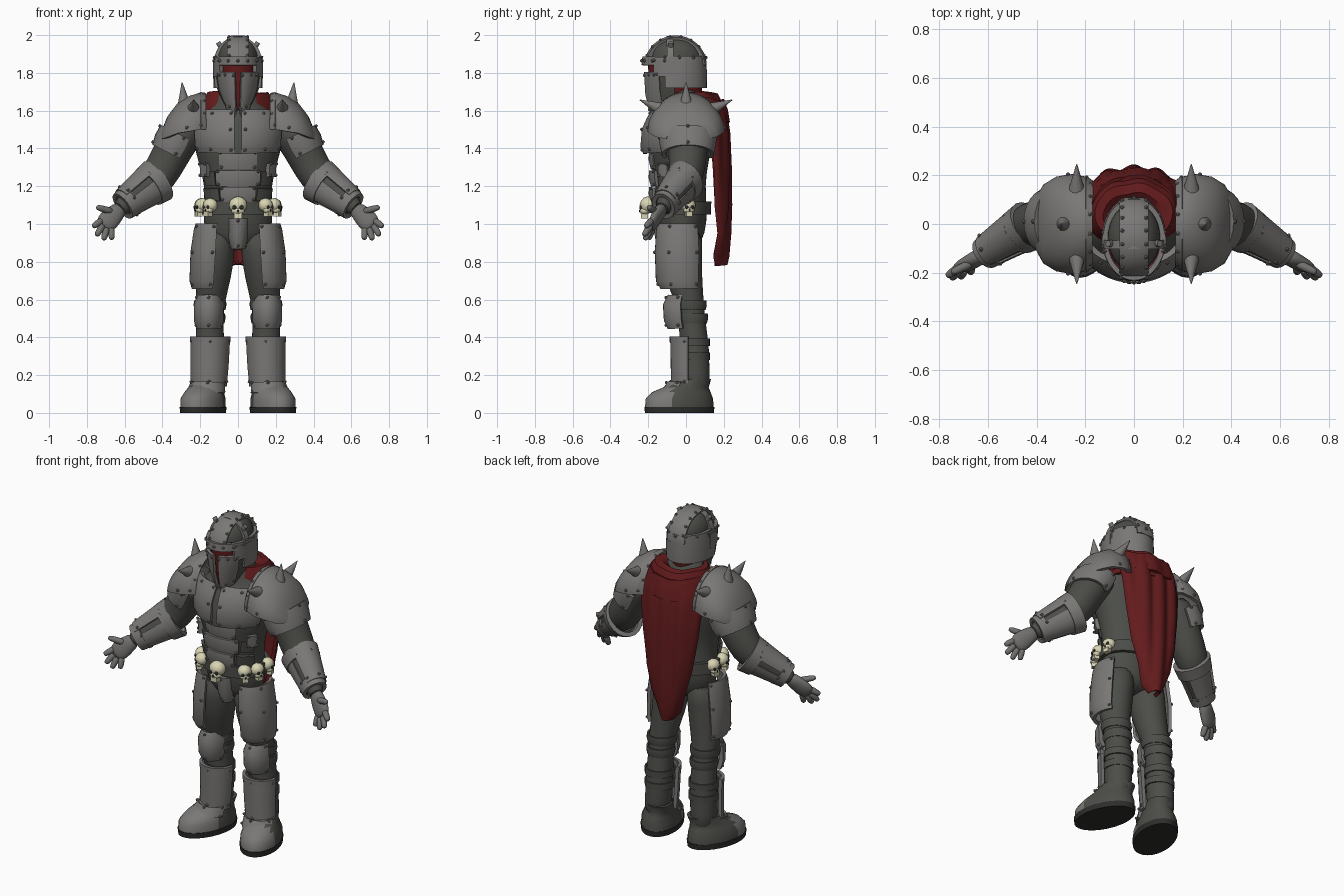
import bpy, bmesh
from math import sin, cos, radians
from mathutils import Vector, Matrix

if "Cube" in bpy.data.objects:
    bpy.data.objects.remove(bpy.data.objects["Cube"])


def material(name, r, g, b):
    m = bpy.data.materials.new(name)
    m.use_nodes = True
    m.diffuse_color = (r, g, b, 1)
    bsdf = m.node_tree.nodes["Principled BSDF"]
    bsdf.inputs["Base Color"].default_value = (r, g, b, 1)
    bsdf.inputs["Roughness"].default_value = 0.7
    return m


ARMOUR = material("armour grey", .195, .188, .18)
SUIT = material("dark suit", .072, .075, .065)
GLOVE = material("glove grey", .165, .162, .155)
RED = material("red cloth", .125, .011, .012)
BONE = material("bone", .69, .66, .45)
SOLE = material("black rubber", .026, .027, .025)

X, Y, Z = Vector((1, 0, 0)), Vector((0, 1, 0)), Vector((0, 0, 1))
EDGE = [(u, v) for u in (.07, .5, .93) for v in (.1, .9)]
CORNERS = EDGE[:2] + EDGE[4:]
built, stud_points = [], []


def finish(bm, name, mats, thick=0, mirror=False, sub=0):
    bmesh.ops.recalc_face_normals(bm, faces=bm.faces)
    me = bpy.data.meshes.new(name)
    bm.to_mesh(me)
    bm.free()
    for m in mats:
        me.materials.append(m)
    ob = bpy.data.objects.new(name, me)
    bpy.context.collection.objects.link(ob)
    if sub:
        ob.modifiers.new("round", 'SUBSURF').levels = sub
    if thick:
        s = ob.modifiers.new("thickness", 'SOLIDIFY')
        s.thickness, s.offset = thick, 0
    if mirror:
        ob.modifiers.new("mirror", 'MIRROR').use_mirror_merge = False
    built.append(ob)
    return ob


# Skin of elliptic rings (x, y, z, rx, ry); angle 0 faces front, 90 faces +x
def loft(name, mat, rings, a=(0, 360), n=24, axis=Z, thick=0, mirror=False,
         sub=0, warp=None, studs=()):
    closed = abs(a[1] - a[0]) == 360
    cols = n if closed else n + 1
    centres = [Vector(r[:3]) for r in rings]
    grid = []
    for i, r in enumerate(rings):
        t = axis or centres[min(i + 1, len(rings) - 1)] - centres[max(i - 1, 0)]
        t = t.normalized()
        v = (Y - t * t.dot(Y)).normalized()
        u = v.cross(t)
        row = []
        for j in range(cols):
            ang = radians(a[0] + (a[1] - a[0]) * j / n)
            p = centres[i] + u * r[3] * sin(ang) - v * r[4] * cos(ang)
            row.append(warp(p) if warp else p)
        grid.append(row)
    bm = bmesh.new()
    vs = [[bm.verts.new(p) for p in row] for row in grid]
    for lo, hi in zip(vs, vs[1:]):
        for j in range(n):
            k = (j + 1) % cols
            bm.faces.new((lo[j], lo[k], hi[k], hi[j]))
    if closed and not thick:
        bm.faces.new(vs[0][::-1])
        bm.faces.new(vs[-1])
    for u, v in studs:
        i, j = v * (len(grid) - 1), u * (cols - 1)
        i0, j0 = min(int(i), len(grid) - 2), min(int(j), cols - 2)
        lo = grid[i0][j0].lerp(grid[i0][j0 + 1], j - j0)
        hi = grid[i0 + 1][j0].lerp(grid[i0 + 1][j0 + 1], j - j0)
        p = lo.lerp(hi, i - i0)
        out = (p - centres[i0]).normalized() * thick * .6
        stud_points.append(p + out)
        if mirror:
            stud_points.append(Vector((-p.x - out.x, p.y + out.y, p.z + out.z)))
    return finish(bm, name, [mat], thick, mirror, sub)


# ---- Body suit
loft("torso", SUIT, [(0, -.02, .86, .1, .08), (0, -.02, .95, .185, .125),
     (0, -.02, 1.08, .185, .135), (0, -.03, 1.2, .175, .13), (0, -.035, 1.33, .21, .155),
     (0, -.03, 1.46, .25, .18), (0, -.01, 1.56, .22, .14), (0, 0, 1.63, .13, .1),
     (0, -.03, 1.76, .08, .09)], sub=1)
loft("leg", SUIT, [(.16, .05, .1, .075, .085), (.155, .045, .2, .075, .078),
     (.15, .045, .34, .08, .08), (.148, .035, .47, .07, .07), (.148, .02, .58, .075, .075),
     (.128, -.015, .72, .095, .1), (.115, -.025, .86, .1, .112), (.105, -.02, .98, .09, .11)],
     mirror=True, sub=1)
loft("arm", SUIT, [(.64, -.135, 1.07, .045, .042), (.58, -.1, 1.12, .055, .053),
     (.47, -.03, 1.2, .085, .08), (.42, 0, 1.25, .098, .095), (.36, .01, 1.36, .1, .1),
     (.31, .01, 1.45, .105, .115), (.24, 0, 1.54, .1, .12)], axis=None, mirror=True, sub=1)
for k, (z, y, r) in enumerate([(.5, .035, .075), (.57, .023, .08)]):
    loft(f"knee_wrap_{k}", SUIT, [(.148, y, z - .025, r - .004, r - .004), (.148, y, z, r + .002, r + .002),
         (.148, y, z + .025, r, r)], thick=.01, mirror=True)
for k, z in enumerate((.3, .375)):
    loft(f"calf_strap_{k}", SUIT, [(.15, .04, z - .02, .082, .082), (.15, .04, z + .02, .083, .083)],
         thick=.008, mirror=True)

# ---- Belt, hips and stomach
loft("belt", SUIT, [(0, -.025, 1.05, .193, .146), (0, -.025, 1.12, .19, .148)], n=36, thick=.022)
loft("codpiece", ARMOUR, [(0, -.06, .87, .03, .075), (0, -.06, .93, .052, .095),
     (0, -.06, 1.03, .068, .1)], (-75, 75), 10, thick=.02, studs=EDGE)
for k, (z, h, w, side) in enumerate([(1.12, .08, 28, SUIT), (1.2, .09, 36, SUIT), (1.29, .1, 30, ARMOUR)]):
    loft(f"stomach_plate_{k}", ARMOUR, [(0, -.03, z, .185, .145), (0, -.03, z + h / 2, .195, .157),
         (0, -.03, z + h - .006, .195, .155)], (-w, w), 12, thick=.022, studs=CORNERS)
    loft(f"side_plate_{k}", side, [(0, -.03, z + .005, .182, .14), (0, -.03, z + h - .012, .195, .15)],
         (w + 3, 66), 8, thick=.016, mirror=True)
loft("side_buckle", ARMOUR, [(0, -.03, 1.25, .2, .165), (0, -.03, 1.32, .206, .17)],
     (50, 68), 4, thick=.03, mirror=True, studs=CORNERS)

# ---- Chest
loft("chest_plate", ARMOUR, [(0, -.03, 1.375, .215, .185), (0, -.03, 1.41, .23, .2),
     (0, -.03, 1.5, .235, .192), (0, -.03, 1.56, .22, .165), (0, -.03, 1.6, .2, .135)],
     (4.5, 70), 14, thick=.025, mirror=True, studs=EDGE + [(.07, .5)],
     warp=lambda p: Vector((p.x, p.y, p.z + .2 * abs(p.x) * (1.6 - p.z))))
loft("chest_seam", SUIT, [(0, -.03, 1.37, .2, .188), (0, -.03, 1.5, .2, .186),
     (0, -.03, 1.6, .18, .135)], (-8, 8), 4, thick=.02)

# ---- Shoulders: arched guard plus arm lame
guard = [(.175, 0, 1.5, .18, .165), (.2, 0, 1.5, .186, .185), (.255, 0, 1.49, .178, .195),
         (.315, 0, 1.48, .15, .185), (.365, 0, 1.46, .105, .155), (.395, 0, 1.45, .04, .1)]
loft("shoulder_guard", ARMOUR, guard, (0, -180), 28, axis=X, thick=.02, mirror=True,
     studs=[(.04, .15), (.04, .45), (.96, .15), (.96, .45)] + [(k / 7, .04) for k in range(1, 7)])
loft("shoulder_rim", ARMOUR, [(.172, 0, 1.5, .185, .172), (.2, 0, 1.5, .192, .192)],
     (0, -180), 28, axis=X, thick=.014, mirror=True)
loft("upper_arm_plate", ARMOUR, [(.35, .01, 1.37, .105, .128), (.325, .01, 1.42, .116, .14),
     (.3, .01, 1.47, .112, .142)], (-25, 205), 16, axis=None, thick=.02, mirror=True, studs=EDGE)

spikes = bmesh.new()
for base, d in [((.285, 0, 1.635), (.1, 0, 1)), ((.235, -.14, 1.61), (0, -1, .45)),
                ((.235, .14, 1.61), (0, 1, .45))]:
    d = Vector(d).normalized()
    place = Matrix.Translation(Vector(base) + d * .05) @ d.to_track_quat('Z', 'Y').to_matrix().to_4x4()
    bmesh.ops.create_cone(spikes, cap_ends=True, segments=12, radius1=.038, radius2=.002,
                          depth=.13, matrix=place)
finish(spikes, "shoulder_spikes", [ARMOUR], mirror=True)

# ---- Forearm guards and hands
wrist, elbow = Vector((.61, -.12, 1.095)), Vector((.42, 0, 1.235))


def sleeve(name, mat, t0, t1, r0, r1, a=(0, 360), thick=.016, studs=()):
    rings = [(*wrist.lerp(elbow, t), r, r * .83) for t, r in ((t0, r0), (t1, r1))]
    loft(name, mat, rings, a, 20, axis=None, thick=thick, mirror=True, studs=studs)


sleeve("bracer_base", SUIT, .05, .9, .062, .095)
sleeve("wrist_cuff", ARMOUR, 0, .2, .068, .075, thick=.022)
sleeve("elbow_cuff", ARMOUR, .72, .98, .1, .11, thick=.025)
sleeve("bracer_plate", ARMOUR, .1, .8, .077, .104, (25, 145), .022, EDGE)
sleeve("bracer_inner_plate", ARMOUR, .1, .8, .072, .098, (-75, 5), .018, CORNERS)
sleeve("bracer_rear_plate", ARMOUR, .1, .8, .072, .098, (165, 260), .018, CORNERS)
loft("palm", GLOVE, [(.718, -.187, .982, .05, .021), (.685, -.165, 1.02, .06, .028),
     (.65, -.145, 1.055, .05, .032), (.615, -.12, 1.09, .04, .035)], n=16, axis=None, mirror=True, sub=1)
fingers = [((.72, -.18, 1.02), (.768, -.215, .985)), ((.715, -.185, .995), (.75, -.225, .938)),
           ((.695, -.185, .98), (.712, -.22, .915)), ((.672, -.175, .98), (.668, -.2, .917)),
           ((.665, -.16, 1.065), (.75, -.2, 1.09))]
for k, (root, tip) in enumerate(fingers):
    root, tip = Vector(root), Vector(tip)
    rings = [(*tip.lerp(root, t), r, r) for t, r in ((0, .01), (.15, .017), (.6, .019), (1, .021))]
    loft(f"finger_{k}", GLOVE, rings, n=10, axis=None, mirror=True, sub=1)

# ---- Leg armour
loft("thigh_plate", ARMOUR, [(.15, -.02, .66, .085, .105), (.147, -.03, .7, .1, .12),
     (.138, -.03, .85, .104, .125), (.13, -.03, .97, .094, .118), (.128, -.03, 1.0, .086, .11)],
     (-10, 138), 16, thick=.02, mirror=True,
     studs=[(u, v) for u in (.06, .5, .94) for v in (.12, .5, .88)])
loft("knee_pad", ARMOUR, [(.155, 0, .45, .055, .085), (.155, -.005, .49, .068, .1),
     (.155, -.01, .57, .068, .1), (.155, -.005, .62, .052, .08)], (-80, 80), 12, thick=.025,
     mirror=True, studs=EDGE)
loft("shin_plate", ARMOUR, [(.155, .02, .14, .085, .088), (.15, .02, .25, .09, .09),
     (.147, .02, .4, .095, .093)], (-85, 85), 14, thick=.022, mirror=True, studs=EDGE)
loft("shin_top_band", ARMOUR, [(.147, .02, .375, .098, .097), (.147, .02, .405, .099, .098)],
     (-85, 85), 14, thick=.018, mirror=True)
loft("instep_flap", ARMOUR, [(.17, -.005, .105, .098, .12), (.16, .01, .16, .088, .1)],
     (-70, 70), 12, thick=.02, mirror=True, studs=EDGE)


# ---- Boots turned slightly outward
def splay(p):
    return Vector((p.x - .2 * p.y, p.y, p.z))


loft("boot_sole", SOLE, [(.178, -.035, 0, .116, .182), (.178, -.035, .032, .119, .186)],
     n=28, mirror=True, warp=splay)
boot = loft("boot", SUIT, [(.178, -.035, .03, .115, .182), (.178, -.035, .075, .114, .178),
            (.174, -.025, .11, .1, .155), (.168, .0, .135, .092, .12), (.162, .045, .18, .083, .088)],
            n=28, mirror=True, warp=splay)
boot.data.materials.append(ARMOUR)
for f in boot.data.polygons:
    f.material_index = int(f.center.y < -.06)

# ---- Helmet
loft("visor", RED, [(0, -.055, 1.6, .055, .11), (0, -.055, 1.7, .096, .14),
     (0, -.055, 1.87, .112, .147)], n=32)
for name, mat, arc, grow, marks in (("cheek_plate", ARMOUR, (7, 58), .003, EDGE),
                                    ("jaw_panel", SUIT, (56, 88), -.004, ())):
    loft(name, mat, [(0, -.055, 1.575, .06 + grow, .122 + grow), (0, -.055, 1.68, .106 + grow, .15 + grow),
         (0, -.055, 1.805, .121 + grow, .157 + grow)], arc, 10, thick=.018, mirror=True, studs=marks,
         warp=lambda p: Vector((p.x, p.y, p.z + 3 * abs(p.x) * (1.805 - p.z))))
loft("temple_plate", ARMOUR, [(0, -.055, 1.78, .122, .16), (0, -.055, 1.87, .124, .163)],
     (46, 92), 8, thick=.02, mirror=True, studs=EDGE[:2])
loft("brow_band", ARMOUR, [(0, -.055, 1.84, .121, .17), (0, -.055, 1.885, .12, .166)],
     (-95, 95), 24, thick=.02, studs=[(k / 8, .5) for k in range(1, 8)])
loft("helmet_back", ARMOUR, [(0, -.055, 1.72, .12, .155), (0, -.055, 1.8, .122, .156),
     (0, -.055, 1.89, .116, .15)], (70, 290), 28, thick=.02, studs=[(k / 8, .92) for k in range(9)])
loft("helmet_dome", SUIT, [(0, -.055, 1.85, .116, .152), (0, -.055, 1.91, .109, .14),
     (0, -.055, 1.955, .084, .112), (0, -.055, 1.98, .052, .07), (0, -.055, 1.986, .01, .015)],
     n=32, sub=1)
loft("helmet_crest", ARMOUR, [(s * .055, -.055, 1.84, r, r + .007) for s, r in
     ((-1, .138), (-.6, .147), (.6, .147), (1, .138))], (0, -180), 24, axis=X, thick=.022,
     studs=[(k / 9, v) for k in range(1, 9) for v in (.1, .9)])
loft("helmet_strut", ARMOUR, [(0, y, 1.85, .119, .135) for y in (-.1, -.065)], (-90, 90), 20,
     axis=Vector((0, 1, .02)), thick=.018)
bolts = bmesh.new()
for s in (-1, 1):
    bmesh.ops.create_cone(bolts, cap_ends=True, segments=10, radius1=.016, radius2=.013, depth=.04,
                          matrix=Matrix.Translation((s * .095, -.08, 1.945)) @ Matrix.Rotation(s * .6, 4, 'Y'))
finish(bolts, "helmet_bolts", [ARMOUR])


# ---- Scarf and cape with folds
def ripple(p):
    return Vector((p.x, p.y + .009 * sin(p.x * 62 + 1.5 * p.z), p.z))


def drape(p):
    return Vector((p.x, p.y + .004 * sin(p.x * 50), p.z - .2 * max(0, p.y - .1) + .005 * sin(p.x * 40)))


loft("scarf", RED, [(0, .05, 1.53, .185, .155), (0, .05, 1.6, .188, .148), (0, .05, 1.65, .178, .132),
     (0, .045, 1.69, .155, .115), (0, .03, 1.69, .13, .1), (0, .01, 1.66, .1, .09)],
     (28, 332), 56, thick=.02, warp=drape)
loft("scarf_fold", RED, [(0, .06, 1.56, .188, .16), (0, .06, 1.62, .185, .15),
     (0, .06, 1.67, .165, .13)], (55, 305), 48, thick=.02, warp=drape)
loft("cape", RED, [(0, .155, .785, .022, .045), (0, .155, .83, .06, .055), (0, .16, .95, .1, .06),
     (0, .16, 1.1, .138, .065), (0, .15, 1.3, .172, .073), (0, .13, 1.48, .19, .085),
     (0, .1, 1.58, .195, .1), (0, .07, 1.65, .17, .11)], (88, 272), 60, thick=.022, warp=ripple)

# ---- Belt skulls
bone, sockets = bmesh.new(), bmesh.new()


def ball(bm, place, at, size):
    bmesh.ops.create_icosphere(bm, subdivisions=2, radius=1,
                               matrix=place @ Matrix.Translation(at) @ Matrix.Diagonal((*size, 1)))


for ang in (0, 47, -47, 72, -72, 104, -104):
    t = radians(ang)
    place = Matrix.Translation((.2 * sin(t), -.03 - .17 * cos(t), 1.095)) @ Matrix.Rotation(t, 4, 'Z')
    place = place @ Matrix.Scale(1.15 if ang == 0 else .95, 4)
    ball(bone, place, (0, 0, .005), (.043, .04, .04))
    ball(bone, place, (0, -.016, -.022), (.032, .024, .02))
    bmesh.ops.create_cube(bone, size=1, matrix=place @ Matrix.Translation((0, -.018, -.042))
                          @ Matrix.Diagonal((.036, .032, .03, 1)))
    for s in (-1, 1):
        ball(sockets, place, (s * .017, -.035, -.006), (.01, .006, .01))
    ball(sockets, place, (0, -.038, -.023), (.005, .004, .008))
finish(bone, "belt_skulls", [BONE])
finish(sockets, "skull_sockets", [SOLE])

# ---- Studs on every plate
studs = bmesh.new()
for p in stud_points:
    bmesh.ops.create_icosphere(studs, subdivisions=1, radius=.0095, matrix=Matrix.Translation(p))
finish(studs, "plate_studs", [ARMOUR])

# ---- Bake modifiers, then smooth with sharp edges kept
bpy.ops.object.select_all(action='DESELECT')
for ob in built:
    ob.select_set(True)
bpy.context.view_layer.objects.active = built[0]
bpy.ops.object.convert(target='MESH')
bpy.ops.object.shade_smooth_by_angle(angle=radians(40))
